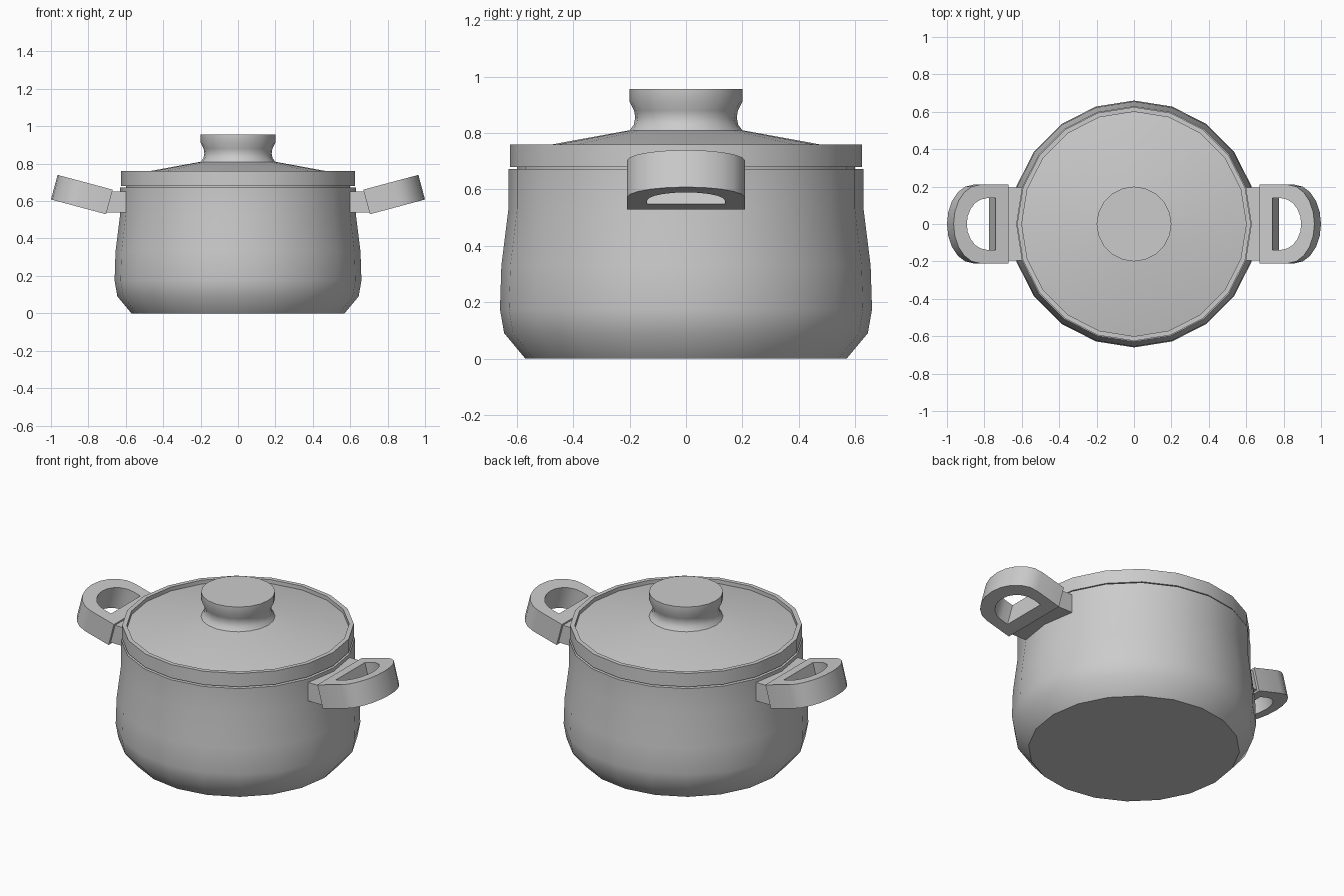
import bpy, bmesh
from math import sin, cos, pi, radians
from mathutils import Matrix, Vector

if "Cube" in bpy.data.objects:
    bpy.data.objects.remove(bpy.data.objects["Cube"])

SEGMENTS = 20


def finish(name, bm, mirrored=False):
    bmesh.ops.recalc_face_normals(bm, faces=bm.faces)
    mesh = bpy.data.meshes.new(name)
    bm.to_mesh(mesh)
    bm.free()
    obj = bpy.data.objects.new(name, mesh)
    bpy.context.collection.objects.link(obj)
    bpy.ops.object.select_all(action='DESELECT')
    obj.select_set(True)
    bpy.context.view_layer.objects.active = obj
    bpy.ops.object.shade_smooth_by_angle(angle=radians(40))
    if mirrored:
        obj.modifiers.new("mirror", 'MIRROR')
    return obj


def lathe(name, profile):
    """Revolve (radius, z) points around z and cap both ends."""
    bm = bmesh.new()
    rings = [[bm.verts.new((r * cos(2 * pi * i / SEGMENTS), r * sin(2 * pi * i / SEGMENTS), z))
              for i in range(SEGMENTS)] for r, z in profile]
    for a, b in zip(rings, rings[1:]):
        for i in range(SEGMENTS):
            j = (i + 1) % SEGMENTS
            bm.faces.new((a[i], a[j], b[j], b[i]))
    bm.faces.new(rings[0])
    bm.faces.new(rings[-1])
    return finish(name, bm)


def d_outline(start, bend, end, half, steps=10):
    """D-shaped outline: straight back, straight sides, rounded front."""
    pts = [(start, -half)]
    for i in range(steps + 1):
        a = -pi / 2 + pi * i / steps
        pts.append((bend + (end - bend) * cos(a), half * sin(a)))
    return pts + [(start, half)]


# Hollow pot body, outside then inside
lathe("pot_body", [(0.57, 0), (0.645, 0.09), (0.66, 0.175), (0.655, 0.33), (0.63, 0.53),
                   (0.63, 0.672), (0.605, 0.672), (0.605, 0.53), (0.63, 0.33),
                   (0.62, 0.11), (0.55, 0.03)])

# Lid with raised rim and shallow cone
lathe("lid", [(0.59, 0.655), (0.60, 0.655), (0.60, 0.68), (0.625, 0.68), (0.625, 0.76),
              (0.60, 0.76), (0.60, 0.737), (0.20, 0.81)])

# Waisted lid knob
lathe("lid_knob", [(0.20, 0.81), (0.185, 0.83), (0.18, 0.855), (0.184, 0.88),
                   (0.20, 0.912), (0.20, 0.957)])

# Handle brackets, outer end slanted to meet the tilted handles
bm = bmesh.new()
bmesh.ops.create_cube(bm, size=1, matrix=Matrix.Translation((0.63, 0, 0.595))
                      @ Matrix.Diagonal((0.09, 0.39, 0.11, 1)))
for v in bm.verts:
    if v.co.x > 0.63:
        v.co.x = 0.705 if v.co.z < 0.595 else 0.675
finish("handle_bracket", bm, True)

# D-shaped loop handles, tilted upwards
bm = bmesh.new()
place = Matrix.Translation((0.67, 0, 0.661)) @ Matrix.Rotation(radians(-15), 4, 'Y')
outlines = (d_outline(0, 0.16, 0.305, 0.21), d_outline(0.072, 0.12, 0.232, 0.138))
outer_top, inner_top, outer_low, inner_low = [
    [bm.verts.new(place @ Vector((u, w, z))) for u, w in line]
    for z in (0, -0.136) for line in outlines]
count = len(outer_top)
for a, b in ((outer_top, inner_top), (inner_top, inner_low),
             (inner_low, outer_low), (outer_low, outer_top)):
    for i in range(count):
        j = (i + 1) % count
        bm.faces.new((a[i], a[j], b[j], b[i]))
finish("handle", bm, True)
